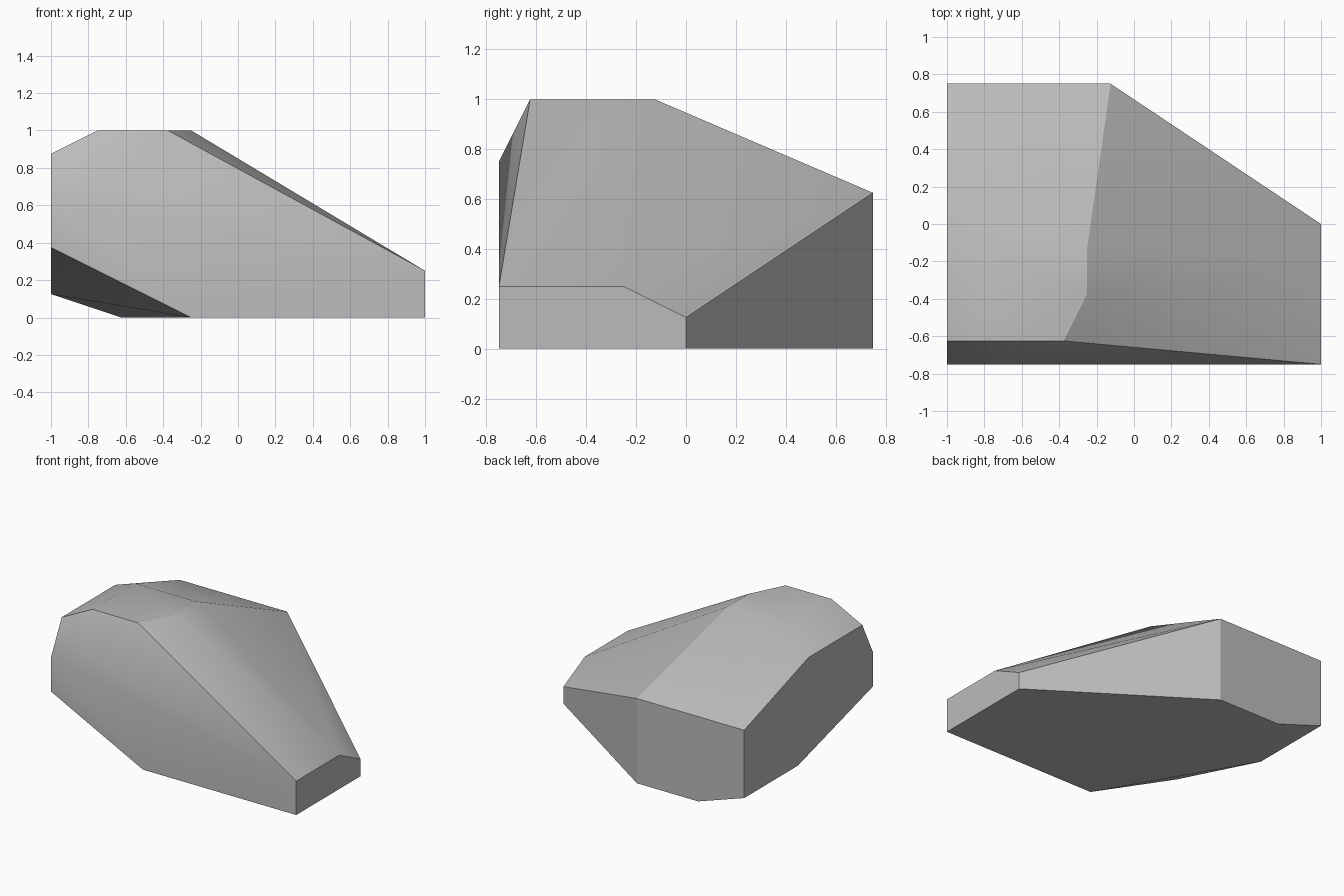
import bpy
import bmesh
import math
from mathutils import Vector

# Remove the default cube only
default_cube = bpy.data.objects.get("Cube")
if default_cube:
    bpy.data.objects.remove(default_cube, do_unlink=True)

GRID = 1 / 8  # every corner of the boulder lies on this grid


def make_material(name, color):
    """One flat colour for both the viewport and the render."""
    material = bpy.data.materials.new(name)
    material.use_nodes = True
    material.diffuse_color = color
    shader = material.node_tree.nodes["Principled BSDF"]
    shader.inputs["Base Color"].default_value = color
    shader.inputs["Roughness"].default_value = 0.9
    return material


def chiselled_hull(name, outlines, material):
    """Wrap the outlines in a convex shell with flat planes merged."""
    bm = bmesh.new()
    for outline in outlines:
        for corner in outline:
            bm.verts.new(Vector(corner) * GRID)
    bmesh.ops.remove_doubles(bm, verts=bm.verts, dist=GRID / 100)
    hull = bmesh.ops.convex_hull(bm, input=bm.verts)
    unused = {e for e in hull["geom_interior"] + hull["geom_unused"]
              if isinstance(e, bmesh.types.BMVert)}
    bmesh.ops.delete(bm, geom=list(unused), context="VERTS")
    bmesh.ops.dissolve_limit(bm, angle_limit=math.radians(0.5),
                             verts=bm.verts, edges=bm.edges)
    bmesh.ops.recalc_face_normals(bm, faces=bm.faces)

    mesh = bpy.data.meshes.new(name)
    bm.to_mesh(mesh)
    bm.free()
    mesh.materials.append(material)
    boulder = bpy.data.objects.new(name, mesh)
    bpy.context.collection.objects.link(boulder)
    return boulder


# Low end: small upright facet
low_end = [(8, y, z) for y, z in
           ((-6, 0), (-6, 2), (-2, 2), (0, 1), (0, 0))]

# Tall end: large upright facet
tall_end = [(-8, y, z) for y, z in
            ((-6, 3), (-6, 5), (-5, 7), (0, 7), (6, 5), (6, 1), (1, 1))]

# Flat crown
crown = [(x, y, 8) for x, y in
         ((-6, -5), (-3, -5), (-2, -3), (-2, -1), (-6, -1))]

# Back facet, with its lower corner cut away
back = [(x, 6, z) for x, z in ((-5, 0), (-1, 0), (-1, 5))]

# Front facet: shoulder and lower corner
front = [(x, -6, z) for x, z in ((-6, 6), (-2, 0))]

stone = make_material("grey stone", (0.5, 0.5, 0.5, 1))
boulder = chiselled_hull("boulder", (low_end, tall_end, crown, back, front), stone)

# Soft shading across shallow ridges, crisp along the steep ones
bpy.ops.object.select_all(action="DESELECT")
boulder.select_set(True)
bpy.context.view_layer.objects.active = boulder
bpy.ops.object.shade_smooth_by_angle(angle=math.radians(30))
